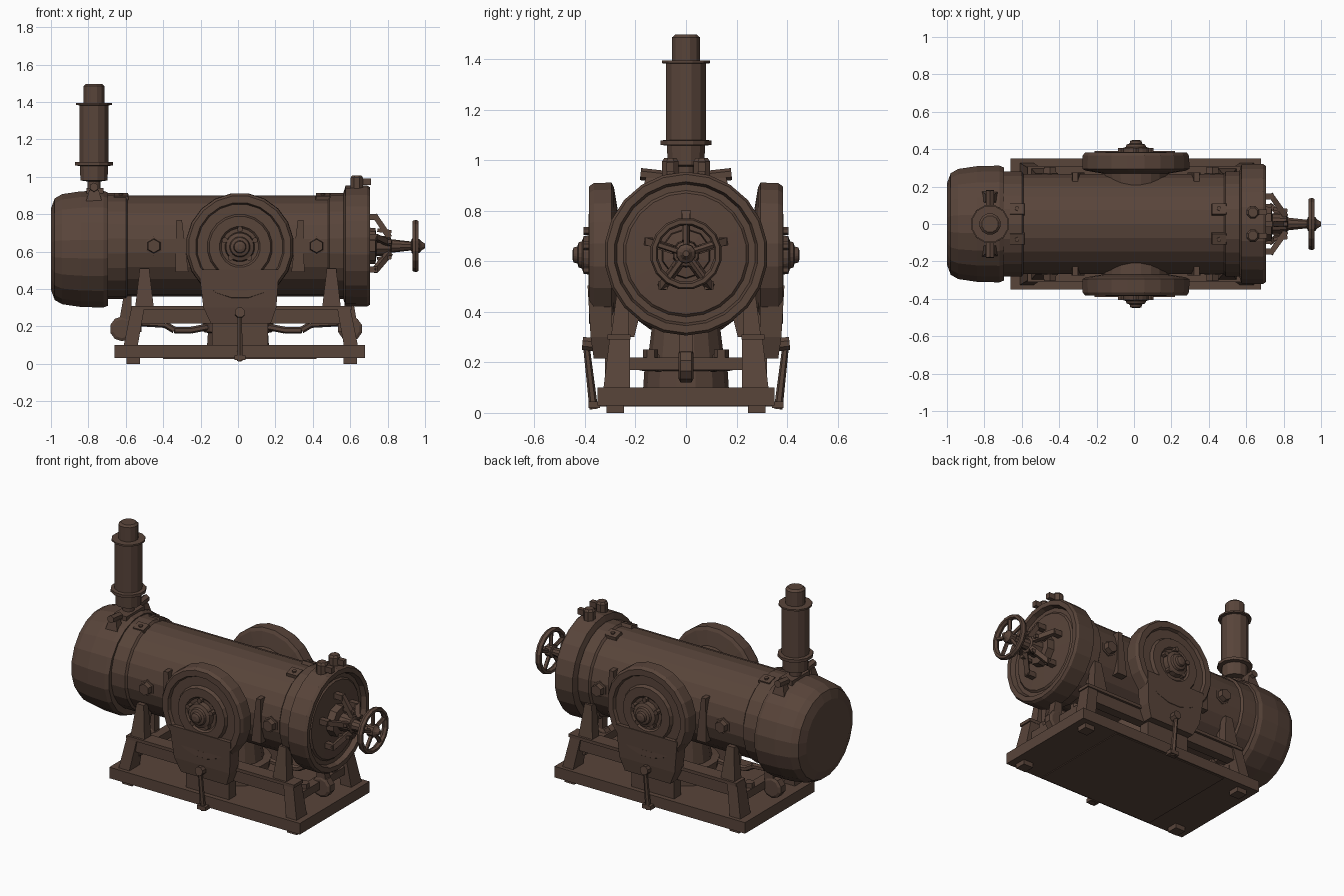
import bpy, bmesh
from math import sin, cos, pi, radians
from mathutils import Vector

brown = bpy.data.materials.new("dark brown iron")
brown.diffuse_color = (0.098, 0.058, 0.042, 1)
CZ = 0.63  # height of the drum axis


def finish(name, bm):
    bmesh.ops.recalc_face_normals(bm, faces=bm.faces)
    me = bpy.data.meshes.new(name)
    bm.to_mesh(me)
    bm.free()
    me.materials.append(brown)
    ob = bpy.data.objects.new(name, me)
    bpy.context.collection.objects.link(ob)
    return ob


def lathe(name, profile, origin, axis, sides=16, closed=False, turn=0.5):
    """Spin (distance, radius) points around an axis; closed makes a ring."""
    bm = bmesh.new()
    q = Vector(axis).to_track_quat('Z', 'Y')
    o = Vector(origin)
    rings = []
    for t, r in profile:
        rings.append([bm.verts.new(o + q @ Vector((r * cos(2 * pi * (i + turn) / sides),
                      r * sin(2 * pi * (i + turn) / sides), t))) for i in range(sides)])
    pairs = list(zip(rings, rings[1:]))
    if closed:
        pairs.append((rings[-1], rings[0]))
    else:
        bm.faces.new(rings[0])
        bm.faces.new(rings[-1])
    for a, b in pairs:
        for i in range(sides):
            j = (i + 1) % sides
            bm.faces.new((a[i], a[j], b[j], b[i]))
    return finish(name, bm)


def rod(name, p, q, r, r2=None, sides=6):
    d = Vector(q) - Vector(p)
    return lathe(name, [(0, r), (d.length, r if r2 is None else r2)], p, d, sides)


def taper(name, bottom, bsize, top, tsize):
    """Block between two rectangles given by centre and (x, y) size."""
    bm = bmesh.new()
    rings = []
    for c, s in ((bottom, bsize), (top, tsize)):
        rings.append([bm.verts.new((c[0] + a * s[0] / 2, c[1] + b * s[1] / 2, c[2]))
                      for a, b in ((-1, -1), (1, -1), (1, 1), (-1, 1))])
    bm.faces.new(rings[0])
    bm.faces.new(rings[1])
    for i in range(4):
        j = (i + 1) % 4
        bm.faces.new((rings[0][i], rings[0][j], rings[1][j], rings[1][i]))
    return finish(name, bm)


def box(name, x0, x1, y0, y1, z0, z1):
    c, s = ((x0 + x1) / 2, (y0 + y1) / 2), (x1 - x0, y1 - y0)
    return taper(name, (*c, z0), s, (*c, z1), s)


X = (1, 0, 0)
# Drum, rear cap and front collar with recessed door
lathe("drum", [(-0.72, 0.283), (-0.60, 0.283), (-0.59, 0.27), (0.48, 0.27),
               (0.49, 0.283), (0.60, 0.283)], (0, 0, CZ), X, 22)
lathe("rear_cap", [(-1.0, 0.22), (-0.98, 0.275), (-0.94, 0.298), (-0.84, 0.313), (-0.72, 0.316),
                   (-0.695, 0.306), (-0.695, 0.26)], (0, 0, 0.613), X, 20)
lathe("front_collar_and_door", [(0.565, 0.29), (0.575, 0.322), (0.69, 0.324), (0.705, 0.314),
      (0.705, 0.285), (0.675, 0.275), (0.675, 0.25), (0.685, 0.24), (0.692, 0.0)], (0, 0, CZ), X, 22)

# Door locking spider, shaft and handwheel
lathe("spider_hub", [(0.68, 0.10), (0.735, 0.095), (0.74, 0.055), (0.815, 0.05), (0.82, 0.036),
      (0.925, 0.024), (0.93, 0.04), (0.97, 0.038), (0.98, 0.025), (1.0, 0.012)], (0, 0, CZ), X, 10)
for i in range(5):
    a = radians(90 + 72 * i)
    at = lambda x, r: (x, r * cos(a), CZ + r * sin(a))
    rod("spider_arm", at(0.73, 0.165), at(0.81, 0.045), 0.02, 0.022, 4)
    rod("spider_foot", at(0.68, 0.155), at(0.745, 0.155), 0.024, sides=4)
    rod("spider_rib", at(0.745, 0.085), at(0.82, 0.075), 0.014, sides=4)
    rod("handwheel_spoke", at(0.95, 0.02), at(0.948, 0.125), 0.013, sides=5)
lathe("handwheel_rim", [(0.932, 0.12), (0.932, 0.136), (0.95, 0.143), (0.966, 0.136), (0.966, 0.12),
      (0.95, 0.112)], (0, 0, CZ), X, 16, closed=True)

# Exhaust stack
lathe("exhaust_stack", [(0.88, 0.05), (0.93, 0.035), (0.975, 0.035), (0.98, 0.075), (1.058, 0.078),
      (1.06, 0.104), (1.078, 0.104), (1.08, 0.081), (1.382, 0.081), (1.384, 0.099), (1.394, 0.099),
      (1.395, 0.058), (1.485, 0.058), (1.497, 0.045)], (-0.77, 0, 0), (0, 0, 1), 12)
box("stack_saddle", -0.81, -0.72, -0.09, 0.09, 0.88, 0.94)

# Base plate, feet and pedestal
box("base_plate", -0.66, 0.68, -0.35, 0.35, 0.03, 0.10)
box("base_plate_keel", -0.4, 0.42, -0.34, 0.34, 0.025, 0.05)
lathe("pedestal", [(0.09, 0.17), (0.165, 0.165), (0.17, 0.19), (0.215, 0.195), (0.22, 0.15),
                   (0.38, 0.13)], (0, 0, 0), (0, 0, 1), 14)

for s in (-1, 1):
    # Side drum wheel with stepped rim and hub
    lathe("side_wheel", [(0.15, 0.17), (0.27, 0.18), (0.285, 0.27), (0.295, 0.29), (0.365, 0.288),
          (0.383, 0.275), (0.383, 0.238), (0.365, 0.23), (0.365, 0.175), (0.385, 0.165),
          (0.385, 0.11), (0.375, 0.10), (0.375, 0.08), (0.405, 0.075), (0.412, 0.055),
          (0.425, 0.05), (0.43, 0.034), (0.445, 0.03), (0.45, 0.015)],
          (0.01, 0, 0.625), (0, s, 0), 20)
    for i in range(5):
        a = radians(90 + 72 * i)
        x, z = 0.01 + 0.085 * cos(a), 0.635 + 0.085 * sin(a)
        rod("hub_bolt", (x, s * 0.36, z), (x, s * 0.405, z), 0.016)
    # Wheel support plate
    taper("wheel_support_upper", (0.01, s * 0.335, 0.30), (0.39, 0.085),
          (0.005, s * 0.342, 0.505), (0.43, 0.095))
    taper("wheel_support_lower", (0.015, s * 0.332, 0.215), (0.32, 0.066),
          (0.01, s * 0.335, 0.30), (0.39, 0.085))
    box("wheel_support_web", -0.14, 0.16, *sorted((s * 0.25, s * 0.32)), 0.09, 0.42)
    # Hand lever
    rod("lever_rod", (0.01, s * 0.365, 0.015), (0.01, s * 0.395, 0.27), 0.017, 0.013)
    rod("lever_pivot", (0.01, s * 0.36, 0.27), (0.01, s * 0.41, 0.275), 0.028, sides=8)
    box("lever_foot", -0.02, 0.04, *sorted((s * 0.34, s * 0.385)), 0.02, 0.045)
    # Long frame rail
    box("frame_rail", -0.56, 0.60, *sorted((s * 0.235, s * 0.295)), 0.215, 0.295)
    box("frame_rail_cap", -0.57, 0.61, *sorted((s * 0.22, s * 0.31)), 0.29, 0.31)
    # Collar latches and stack clamp bolts
    lathe("collar_latch", [(0.92, 0.036), (0.995, 0.036), (1.008, 0.026)], (0.635, s * 0.062, 0),
          (0, 0, 1), 8)
    box("collar_latch_nose", 0.64, 0.71, s * 0.062 - 0.015, s * 0.062 + 0.015, 0.955, 0.99)
    rod("stack_clamp_bolt", (-0.77, s * 0.09, 0.935), (-0.77, s * 0.18, 0.945), 0.024)
    taper("stack_clamp_lug", (-0.77, s * 0.14, 0.86), (0.09, 0.07), (-0.77, s * 0.14, 0.93), (0.05, 0.04))

    for e in (-1, 1):
        cx = 0.02 + 0.58 * e
        box("foot_pad", cx - 0.035, cx + 0.035, s * 0.28 - 0.035, s * 0.28 + 0.035, 0, 0.04)
        # Splayed frame leg and drum saddle
        taper("frame_leg", (0.015 + 0.59 * e, s * 0.275, 0.09), (0.075, 0.105),
              (0.015 + 0.55 * e, s * 0.262, 0.30), (0.07, 0.08))
        taper("drum_saddle", (0.5 * e, s * 0.262, 0.30), (0.10, 0.07),
              (0.5 * e, s * 0.247, 0.51), (0.05, 0.045))
        taper("saddle_web", (0.5 * e, s * 0.225, 0.30), (0.03, 0.04),
              (0.5 * e, s * 0.20, 0.48), (0.03, 0.08))
        # Side bolts and wheel guard lugs
        bx = -0.015 + 0.435 * e
        lathe("side_bolt", [(0.24, 0.05), (0.272, 0.05), (0.274, 0.04), (0.305, 0.036)],
              (bx, 0, CZ), (0, s, 0), 6)
        taper("wheel_guard_lug", (0.01 + 0.31 * e, s * 0.245, 0.49), (0.07, 0.06),
              (0.01 + 0.325 * e, s * 0.245, 0.77), (0.03, 0.06))
        # Small plates on top of the drum
        px = -0.085 + 0.54 * e
        plate = taper("top_plate", (0, 0, -0.03), (0.085, 0.07), (0, 0, 0.012), (0.075, 0.06))
        plate.location = (px, s * 0.078, CZ + 0.263)
        plate.rotation_euler = (-s * 0.29, 0, 0)
        rod("top_plate_bolt", (px, s * 0.078, 0.87), (px, s * 0.084, 0.912), 0.013)

# End cross beams, round counterweights and lower pipes
for e in (-1, 1):
    x = 0.01 + 0.555 * e
    box("cross_beam", x - 0.03, x + 0.03, -0.25, 0.25, 0.17, 0.22)
    lathe("counterweight", [(-0.03, 0.05), (-0.022, 0.066), (0.022, 0.066), (0.03, 0.05)],
          (-0.01 + 0.61 * e, 0, 0.187), (0, 1, 0), 10)
    taper("counterweight_hanger", (0.605 * e, 0, 0.2), (0.07, 0.05), (0.59 * e, 0, 0.37), (0.04, 0.05))
    for s in (-1, 1):
        path = [(x, s * 0.12, 0.22), (0.39 * e, s * 0.12, 0.21), (0.34 * e, s * 0.12, 0.18),
                (0.25 * e, s * 0.10, 0.18), (0.15 * e, s * 0.08, 0.20)]
        for p, q in zip(path, path[1:]):
            rod("lower_pipe", p, q, 0.018)
        rod("beam_bolt", (x, s * 0.14, 0.2), (x, s * 0.14, 0.25), 0.03)
